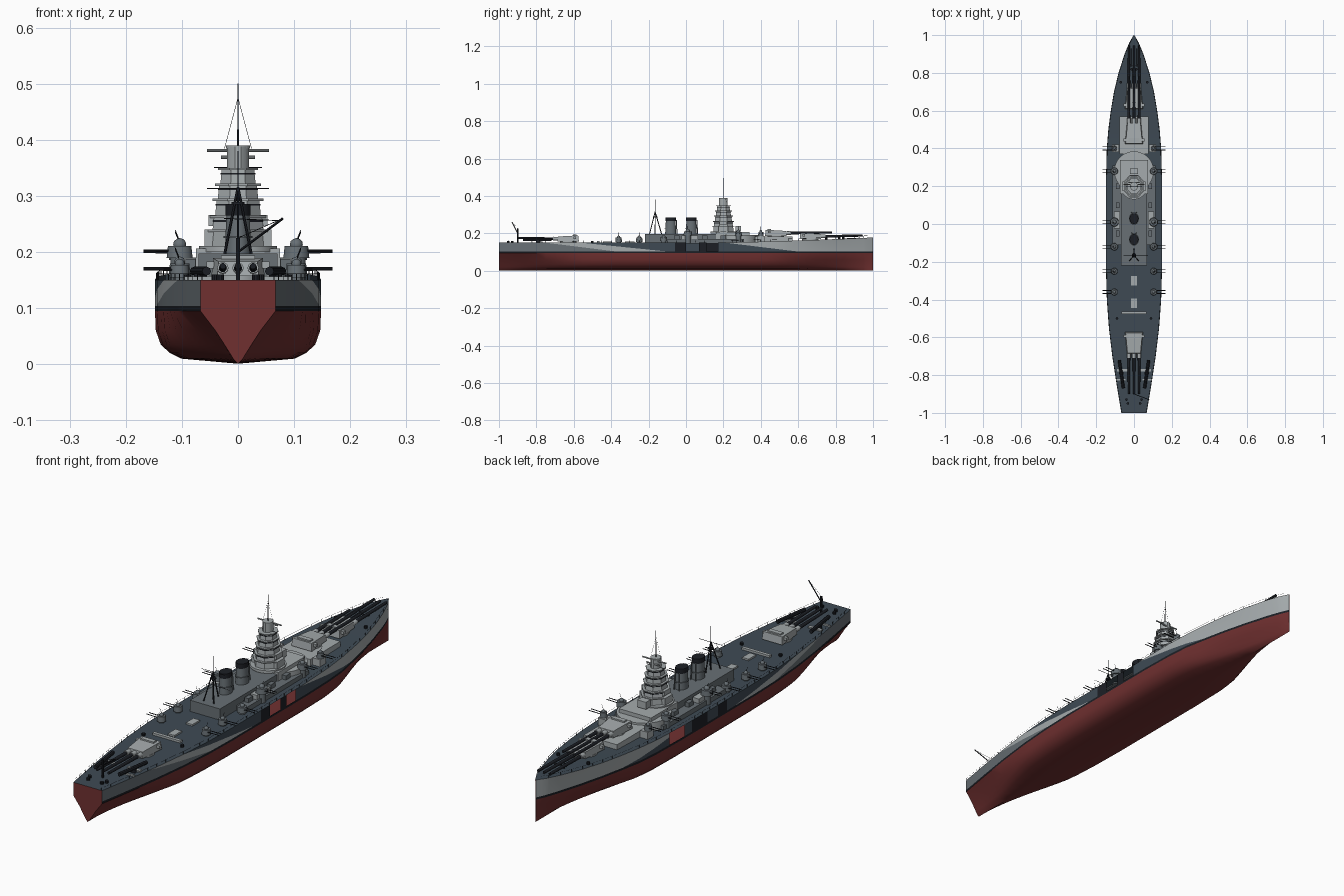
import bpy, bmesh, math
from mathutils import Vector, Matrix

if "Cube" in bpy.data.objects:
    bpy.data.objects.remove(bpy.data.objects["Cube"])


def material(name, *rgb):
    lin = [((c / 255 + 0.055) / 1.055) ** 2.4 for c in rgb] + [1]
    m = bpy.data.materials.new(name)
    m.use_nodes = True
    m.diffuse_color = lin
    m.node_tree.nodes["Principled BSDF"].inputs["Base Color"].default_value = lin
    return m


RED = material("hull red", 112, 48, 48)
SLATE = material("deck slate", 62, 74, 84)
LIGHT = material("light grey", 165, 171, 173)
MID = material("mid grey", 104, 112, 117)
BLACK = material("near black", 28, 31, 37)


class Part:
    """Collects simple solids into one named object."""

    def __init__(self, name, mat):
        self.name, self.mat, self.bm = name, mat, bmesh.new()

    def box(self, loc, size, taper=1.0):
        vs = bmesh.ops.create_cube(self.bm, size=1)["verts"]
        for v in vs:
            k = taper if v.co.z > 0 else 1
            v.co = Vector(loc) + Vector((v.co.x * size[0] * k, v.co.y * size[1] * k, v.co.z * size[2]))
        return vs

    def drum(self, x, y, z0, z1, r0, r1=None, n=16, sy=1.0):
        r1 = r0 if r1 is None else r1
        mat = Matrix.Translation((x, y, (z0 + z1) / 2)) @ Matrix.Diagonal((1, sy, 1, 1)) @ Matrix.Rotation(math.pi / n, 4, "Z")
        bmesh.ops.create_cone(self.bm, cap_ends=True, segments=n, radius1=r0, radius2=r1, depth=z1 - z0, matrix=mat)

    def rod(self, p, q, r, n=6, r2=None):
        p, q = Vector(p), Vector(q)
        d = q - p
        mat = Matrix.Translation((p + q) / 2) @ d.to_track_quat("Z", "Y").to_matrix().to_4x4()
        bmesh.ops.create_cone(self.bm, cap_ends=True, segments=n, radius1=r, radius2=r if r2 is None else r2, depth=d.length, matrix=mat)

    def dome(self, loc, r):
        bmesh.ops.create_icosphere(self.bm, subdivisions=2, radius=r, matrix=Matrix.Translation(loc))

    def done(self, mats=None, smooth=True):
        me = bpy.data.meshes.new(self.name)
        self.bm.to_mesh(me)
        self.bm.free()
        ob = bpy.data.objects.new(self.name, me)
        bpy.context.collection.objects.link(ob)
        for m in mats or [self.mat]:
            me.materials.append(m)
        if smooth:
            bpy.ops.object.select_all(action="DESELECT")
            ob.select_set(True)
            bpy.context.view_layer.objects.active = ob
            bpy.ops.object.shade_smooth_by_angle(angle=math.radians(32))
        return ob


# Hull shape: half breadth, deck height and underwater fullness along the length
PLAN = [(-1, .067), (-.85, .092), (-.7, .115), (-.55, .133), (-.4, .144), (-.25, .148), (.25, .148), (.4, .144),
        (.5, .136), (.6, .123), (.7, .106), (.8, .082), (.9, .05), (.96, .025), (1, .002)]


def beam(y):
    for (a, p), (b, q) in zip(PLAN, PLAN[1:]):
        if y <= b:
            return p + (q - p) * (y - a) / (b - a)
    return PLAN[-1][1]


def deck(y):
    return .15 + .028 * max(0, (y - .1) / .9) ** 1.5


def section(y):
    full = max(0, min(1, (y + 1) / .5, (1 - y) / .6))
    full = full * full * (3 - 2 * full)
    flare = 1 - .25 * max(0, (y - .5) / .5)
    rows = [(.13, .68, .01), (.22, .82, .02), (.36, .93, .035), (.6, .99, .06), (1, 1, .095), (1, 1, .104)]
    half = [(beam(y) * flare * (v + (u - v) * full), z) for v, u, z in rows] + [(beam(y), deck(y))]
    return [(x, y, z) for x, z in reversed(half)] + [(0, y, 0.001)] + [(-x, y, z) for x, z in half]


hull = Part("hull", RED)
bm = hull.bm
stations = sorted({round(-1 + i * .05, 3) for i in range(41)} | {p[0] for p in PLAN} | {.98})
rings = [[bm.verts.new(c) for c in section(y)] for y in stations]
for a, b in zip(rings, rings[1:]):
    for i in range(len(a)):
        j = (i + 1) % len(a)
        bm.faces.new((a[i], a[j], b[j], b[i]))
bm.faces.new(rings[0])
bm.faces.new(rings[-1])
bmesh.ops.recalc_face_normals(bm, faces=bm.faces[:])

# Camouflage boundaries as straight cuts through the topsides
AFT_LOW, AFT_HIGH, FORE = ((-.75, .15), (-.35, .1)), ((-.56, .15), (-.11, .104)), ((.17, .155), (.62, .1))
for (y0, z0), (y1, z1) in (AFT_LOW, AFT_HIGH, FORE):
    geom = [f for f in bm.faces if f.calc_center_median().z > .1 and abs(f.normal.z) < .7]
    geom += list({e for f in geom for e in f.edges}) + list({v for f in geom for v in f.verts})
    bmesh.ops.bisect_plane(bm, geom=geom, plane_co=(0, y0, z0), plane_no=(0, z0 - z1, y1 - y0))
for y in (-.11, -.06, 0, .07, .11, .17, .22, .32):
    bmesh.ops.bisect_plane(bm, geom=bm.verts[:] + bm.edges[:] + bm.faces[:], plane_co=(0, y, 0), plane_no=(0, 1, 0))


def above(line, c):
    (y0, z0), (y1, z1) = line
    return c.z > z0 + (z1 - z0) * (c.y - y0) / (y1 - y0)


openings = []
for f in bm.faces:
    c = f.calc_center_median()
    if f.normal.z > .7:
        f.material_index = 1
    elif c.z < .095:
        f.material_index = 0
    elif c.z < .104:
        f.material_index = 4
    elif c.y < -.999 or (not above(AFT_LOW, c) and c.y < -.1):
        f.material_index = 3
    elif c.y < -.11:
        f.material_index = 1 if above(AFT_HIGH, c) else 2
    elif c.y < .17:
        f.material_index = 4 if -.06 < c.y < 0 or c.y > .07 else 1
    else:
        f.material_index = 2 if above(FORE, c) else 1
    gaps = ((0, .07), (.11, .17)) if c.x > 0 else ((.22, .32),)
    if c.z > .104 and abs(f.normal.x) > .7 and any(a < c.y < b for a, b in gaps):
        openings.append(f)
bmesh.ops.delete(bm, geom=openings, context="FACES")
hull.done([RED, SLATE, LIGHT, MID, BLACK])

# Deck-edge railing
rail = Part("railing", BLACK)
steps = [-1 + i * .05 for i in range(40)] + [.98]
for s in (1, -1):
    pts = [Vector((s * (beam(y) - .003), y, deck(y))) for y in steps]
    for p, q in zip(pts, pts[1:]):
        up = Vector((0, 0, .011))
        rail.rod(p, p + up, .0008, 4)
        rail.rod(p + up, q + up, .0004, 4)
rail.done(smooth=False)

# Deckhouses
house = Part("main_deckhouse", MID)
house.box((0, -.01, .172), (.14, .42, .05))
house.box((0, .1, .158), (.225, .42, .024))
house.done()
fore = Part("forward_deckhouse", LIGHT)
fore.drum(0, .28, .15, .19, .105, n=32)
fore.box((0, .25, .178), (.15, .18, .056))
fore.box((0, .47, .167), (.155, .2, .03))
fore.drum(0, .2, .2, .211, .07, n=24)
for s in (1, -1):
    fore.box((s * .09, .02, .178), (.03, .09, .022))
    fore.box((s * .098, .4, .172), (.035, .04, .03))
fore.done()

# Stepped bridge tower
tower = Part("bridge_tower", LIGHT)
for z0, z1, r in ((.2, .24, .053), (.24, .265, .049), (.265, .295, .044), (.295, .322, .039), (.322, .35, .034)):
    tower.drum(0, .2, z0, z1, r, r - .003, 8, 1.12)
    tower.drum(0, .2, z1 - .004, z1, r + .005, n=8, sy=1.12)
tower.drum(0, .2, .35, .388, .02, n=12, sy=1.2)
tower.drum(0, .2, .385, .39, .022, n=12)
for s in (1, -1):
    tower.box((s * .05, .2, .225), (.02, .05, .03))
    tower.box((s * .045, .2, .256), (.016, .04, .02))
tower.box((0, .28, .225), (.04, .03, .03))
tower.rod((-.055, .21, .381), (.055, .21, .381), .003, 8)
tower.rod((-.03, .22, .369), (.03, .22, .369), .003, 8)
tower.done()
bands = Part("bridge_window_bands", BLACK)
for z, r in ((.254, .0485), (.283, .0435), (.311, .0385), (.338, .0335)):
    bands.drum(0, .2, z, z + .003, r, n=8, sy=1.12)
bands.done()

# Masts, rigging and stern crane
mast = Part("masts_and_rigging", BLACK)
mast.rod((0, .2, .39), (0, .2, .5), .0018, r2=.0008)
mast.rod((-.043, .2, .351), (.043, .2, .351), .001)
for s in (1, -1):
    mast.rod((0, .2, .475), (s * .024, .2, .385), .0004, 4)
    mast.rod((s * .024, -.195, .195), (0, -.165, .315), .0025)
mast.rod((0, -.13, .195), (0, -.165, .315), .0025)
mast.rod((0, -.165, .195), (0, -.165, .38), .0025, r2=.001)
mast.rod((-.055, -.165, .313), (.055, -.165, .313), .001)
mast.rod((-.025, -.165, .26), (.075, -.165, .256), .0008)
mast.drum(0, -.165, .285, .289, .012)
mast.rod((0, -.9, .148), (0, -.9, .225), .004)
mast.rod((0, -.9, .2), (.08, -.93, .26), .0022)
mast.rod((0, -.9, .225), (.08, -.93, .26), .0006, 4)
mast.done()

# Funnels with dark caps
funnels, caps = Part("funnels", MID), Part("funnel_caps", BLACK)
for y in (.028, -.082):
    funnels.drum(0, y, .195, .265, .024, .021, 20, 1.25)
    funnels.drum(0, y, .225, .229, .026, n=20, sy=1.25)
    caps.drum(0, y, .265, .285, .023, n=20, sy=1.25)
    for s in (1, -1):
        funnels.rod((s * .012, y + .034, .195), (s * .01, y + .03, .27), .003)
funnels.done()
caps.done()


# Main battery
def turret(name, y, z, d, reach):
    body, guns = Part(name, LIGHT), Part(name + "_barrels", BLACK)
    body.drum(0, y, deck(y) - .01, z, .044, n=24)
    for v in body.box((0, y, z + .016), (.095, .115, .032), .93):
        if (v.co.y - y) * d > 0:
            v.co.x *= .78
            v.co.z -= .006 if v.co.z > z + .016 else 0
    body.box((0, y - d * .035, z + .02), (.112, .014, .012))
    body.box((0, y - d * .035, z + .034), (.06, .02, .006))
    for x in (-.027, 0, .027):
        start = y + d * .055
        body.rod((x, start, z + .014), (x, start + d * .025, z + .015), .01, 12)
        guns.rod((x, start, z + .014), (x, y + d * reach, z + .018), .0075, 12, .0055)
    body.done()
    guns.done()


turret("forward_turret", .665, .17, 1, .28)
turret("raised_turret", .48, .187, 1, .3)
turret("aft_turret", -.63, .157, -1, .27)

# Secondary and anti-aircraft mounts along both sides
mounts, barrels = Part("side_gun_mounts", MID), Part("side_gun_barrels", BLACK)
for s in (1, -1):
    for y, z, r in ((.4, .186, .015), (.28, .186, .02), (.01, .189, .024), (-.12, .158, .02), (-.25, .155, .018), (-.36, .155, .018)):
        x = s * .104
        mounts.drum(x, y, .145, z, r * .7, n=12)
        mounts.drum(x, y, z, z + .022, r, r * .9, 12)
        mounts.dome((x, y, z + .024), r * .5)
        for dy in (-.008, .008):
            barrels.rod((x, y + dy, z + .013), (s * .168, y + dy, z + .014), .0018)
        barrels.rod((x, y, z + .03), (x + s * .008, y, z + .05), .0008, 4)
    for y in (.1, -.05, .2):
        mounts.box((s * .085, y, .178), (.018, .03, .02))
mounts.done()
barrels.done()

# Stern catapults, transfer rails and deck fittings
cats, rails, fittings = Part("catapults", BLACK), Part("transfer_rails", LIGHT), Part("deck_fittings", BLACK)
for s in (1, -1):
    cats.rod((s * .078, -.72, .166), (s * .056, -.87, .166), .008, 8)
    cats.drum(s * .067, -.79, .147, .162, .012, n=12)
    rails.box((s * .06, -.775, .153), (.06, .014, .006))
    rails.box((s * .07, -.825, .153), (.05, .008, .006))
    for y, x in ((.84, .016), (.82, .012), (-.95, .032), (-.93, .04), (-.5, .09), (.75, .07)):
        fittings.drum(s * x, y, deck(y) - .002, deck(y) + .01, .007, n=10)
    fittings.rod((s * .014, .84, deck(.84)), (s * .014, .93, deck(.93)), .002, 4)
for y in (-.3, -.42):
    rails.box((0, y, .153), (.03, .05, .008))
rails.box((0, -.47, .154), (.13, .014, .01))
cats.done()
rails.done()
fittings.done()
